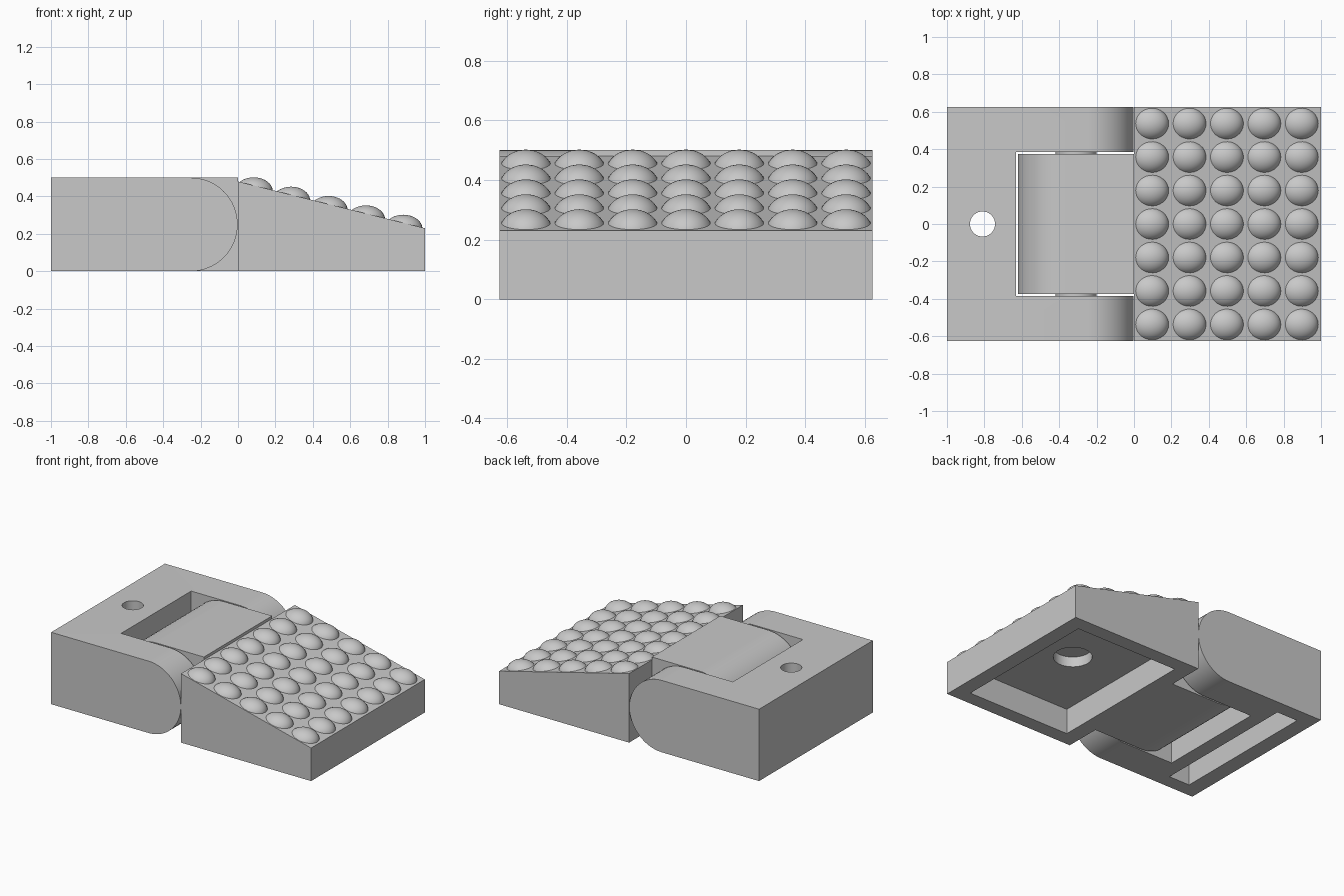
import bpy, bmesh, math
from mathutils import Matrix, Vector

if "Cube" in bpy.data.objects:
    bpy.data.objects.remove(bpy.data.objects["Cube"])

grey = bpy.data.materials.new("grey plastic")
grey.diffuse_color = (0.58, 0.58, 0.58, 1)
grey.use_nodes = True
grey.node_tree.nodes["Principled BSDF"].inputs["Base Color"].default_value = grey.diffuse_color


def finish(name, bm):
    bmesh.ops.recalc_face_normals(bm, faces=bm.faces)
    me = bpy.data.meshes.new(name)
    bm.to_mesh(me)
    bm.free()
    me.materials.append(grey)
    ob = bpy.data.objects.new(name, me)
    bpy.context.collection.objects.link(ob)
    return ob


def prism(name, profile, half_width):
    """Extrude an XZ profile symmetrically along y."""
    bm = bmesh.new()
    face = bm.faces.new([bm.verts.new((x, -half_width, z)) for x, z in profile])
    ext = bmesh.ops.extrude_face_region(bm, geom=[face])
    verts = [v for v in ext["geom"] if isinstance(v, bmesh.types.BMVert)]
    bmesh.ops.translate(bm, verts=verts, vec=(0, 2 * half_width, 0))
    return finish(name, bm)


def box(name, x0, x1, half_width, z0, z1):
    return prism(name, [(x0, z0), (x1, z0), (x1, z1), (x0, z1)], half_width)


def cylinder(name, centre, radius, depth, axis="Z"):
    bm = bmesh.new()
    mat = Matrix.Translation(centre)
    if axis == "Y":
        mat = mat @ Matrix.Rotation(math.pi / 2, 4, "X")
    bmesh.ops.create_cone(bm, cap_ends=True, segments=48, radius1=radius,
                          radius2=radius, depth=depth, matrix=mat)
    return finish(name, bm)


def activate(ob):
    bpy.ops.object.select_all(action="DESELECT")
    ob.select_set(True)
    bpy.context.view_layer.objects.active = ob


def cut(ob, *cutters):
    for c in cutters:
        mod = ob.modifiers.new("cut", "BOOLEAN")
        mod.operation = "DIFFERENCE"
        mod.solver = "EXACT"
        mod.object = c
        activate(ob)
        bpy.ops.object.modifier_apply(modifier=mod.name)
        bpy.data.objects.remove(c)


def smooth(ob):
    activate(ob)
    bpy.ops.object.shade_smooth_by_angle(angle=math.radians(30))


def half_round(cx, r, start, steps=32):
    """Half circle of points, counter-clockwise from the start angle."""
    return [(cx + r * math.cos(start + math.pi * i / steps),
             r + r * math.sin(start + math.pi * i / steps))
            for i in range(steps + 1)]


# Forked block with rounded arms, open notch, underside slot and screw hole
fork = prism("fork_block",
             [(-1, 0.5), (-1, 0)] + half_round(-0.252, 0.25, -math.pi / 2), 0.625)
cut(fork,
    box("notch_cutter", -0.63, 0.2, 0.385, -0.1, 0.6),
    box("slot_cutter", -0.89, -0.73, 0.525, -0.1, 0.4),
    cylinder("hole_cutter", (-0.81, 0, 0.4), 0.067, 0.4))
smooth(fork)

# Tongue that sits in the notch
tongue = prism("hinge_tongue",
               [(0, 0), (0, 0.5)] + half_round(-0.37, 0.25, math.pi / 2), 0.375)
smooth(tongue)

# Hinge pins bridging the gap on each side of the tongue
for side, label in ((-1, "front"), (1, "back")):
    pin = cylinder(label + "_hinge_pin", (-0.31, side * 0.38, 0.25), 0.11, 0.02, "Y")
    smooth(pin)

# Sloped wedge, hollow underneath with a round pocket in its ceiling
TOP, SLOPE = 0.48, 0.25
wedge = prism("ramp_wedge", [(0, 0), (1, 0), (1, TOP - SLOPE), (0, TOP)], 0.625)
cut(wedge,
    box("recess_cutter", 0.108, 0.895, 0.525, -0.1, 0.175),
    cylinder("pocket_cutter", (0.5, 0, 0.195), 0.122, 0.1))
smooth(wedge)

# Rows of domes trimmed to the ramp surface
bm = bmesh.new()
for i in range(5):
    x = 0.084 + 0.2 * i
    for j in range(-3, 4):
        mat = (Matrix.Translation((x, 0.179 * j, TOP - SLOPE * x - 0.032))
               @ Matrix.Diagonal((0.102, 0.09, 0.075, 1)))
        bmesh.ops.create_uvsphere(bm, u_segments=32, v_segments=20, radius=1, matrix=mat)
bmesh.ops.bisect_plane(bm, geom=bm.verts[:] + bm.edges[:] + bm.faces[:],
                       plane_co=(0, 0, TOP - 0.002), plane_no=Vector((SLOPE, 0, 1)),
                       clear_inner=True)
smooth(finish("ramp_domes", bm))
